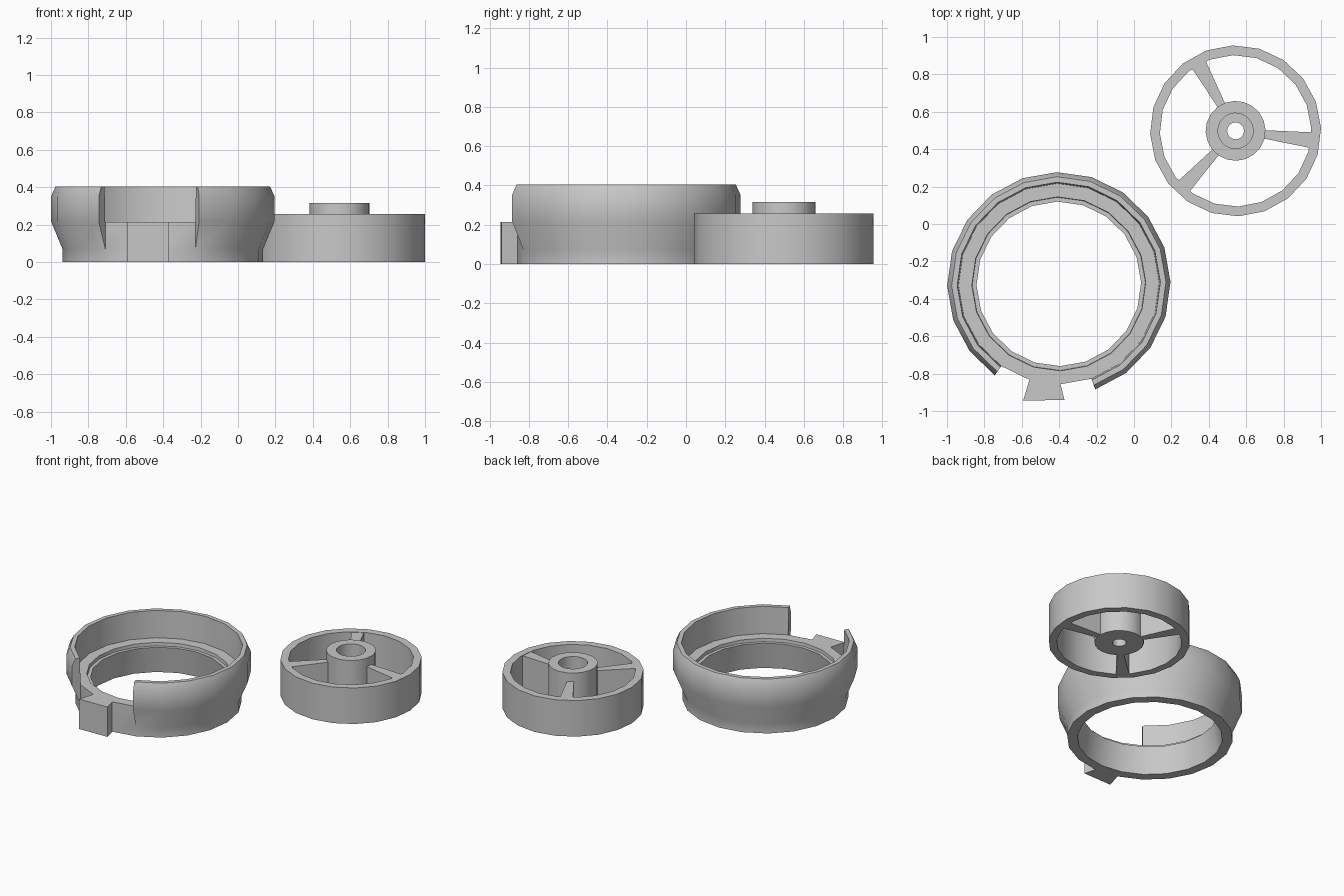
import bpy, bmesh
from math import radians, cos, sin

old = bpy.data.objects.get("Cube")
if old:
    bpy.data.objects.remove(old, do_unlink=True)

grey = bpy.data.materials.new("plain grey")
grey.use_nodes = True
grey.diffuse_color = (0.58, 0.58, 0.58, 1)
grey.node_tree.nodes["Principled BSDF"].inputs["Base Color"].default_value = grey.diffuse_color

SIDES = 20
STEP = 360 / SIDES


def polar(r, deg):
    return r * cos(radians(deg)), r * sin(radians(deg))


def finish(name, bm, centre):
    bmesh.ops.recalc_face_normals(bm, faces=bm.faces[:])
    mesh = bpy.data.meshes.new(name)
    bm.to_mesh(mesh)
    bm.free()
    mesh.materials.append(grey)
    ob = bpy.data.objects.new(name, mesh)
    ob.location = (*centre, 0)
    bpy.context.collection.objects.link(ob)
    bpy.ops.object.select_all(action='DESELECT')
    ob.select_set(True)
    bpy.context.view_layer.objects.active = ob
    bpy.ops.object.shade_smooth_by_angle(angle=radians(30))
    return ob


def lathe(name, profile, centre, turn, gap=(), wall=None):
    """Spin a closed profile; gap segments leave out the wall span of it."""
    bm = bmesh.new()
    cols = [[bm.verts.new((*polar(r, turn + i * STEP), z)) for r, z in profile]
            for i in range(SIDES)]
    full = list(range(len(profile)))
    low = [k for k in full if not wall or not wall[0] < k < wall[1]]
    for i in range(SIDES):
        a, b = cols[i], cols[(i + 1) % SIDES]
        loop = low if i in gap else full
        for k, n in zip(loop, loop[1:] + loop[:1]):
            bm.faces.new((a[k], a[n], b[n], b[k]))
    if gap:
        # close the two cut ends of the wall
        for i in (gap[0], gap[-1] + 1):
            bm.faces.new(cols[i][wall[0]:wall[1] + 1])
    loose = [v for v in bm.verts if not v.link_faces]
    bmesh.ops.delete(bm, geom=loose, context='VERTS')
    return finish(name, bm, centre)


def prism(name, outline, z0, z1, centre):
    bm = bmesh.new()
    low = [bm.verts.new((x, y, z0)) for x, y in outline]
    top = [bm.verts.new((x, y, z1)) for x, y in outline]
    bm.faces.new(low)
    bm.faces.new(top)
    n = len(outline)
    for i in range(n):
        j = (i + 1) % n
        bm.faces.new((low[i], low[j], top[j], top[i]))
    return finish(name, bm, centre)


# Bulged cup ring with an opening three facets wide at the front
RING = (-0.402, -0.32)
NECK, FLOOR = 0.5365, 0.213
ring_profile = [
    (0.47, 0), (NECK, 0), (NECK, 0.07), (0.597, 0.216), (0.597, 0.353),
    (0.573, 0.405), (0.543, 0.405), (NECK, FLOOR),
    (0.465, FLOOR), (0.463, 0.19), (0.44, 0.19)]
lathe("cup_ring", ring_profile, RING, 1, gap=(13, 14, 15), wall=(2, 7))

# Dovetail tab on the middle facet of the opening
tab = [polar(NECK, -107), (-0.191, -0.625), (0.03, -0.62), polar(NECK, -89)]
prism("dovetail_tab", tab, 0, FLOOR, RING)

# Wheel rim, bored hub and three tapered spokes
WHEEL = (0.543, 0.498)
RIM_TOP = 0.257
lathe("wheel_rim", [(0.405, 0), (0.457, 0), (0.457, RIM_TOP), (0.405, RIM_TOP)], WHEEL, 2)
lathe("wheel_hub", [(0.045, 0), (0.16, 0), (0.16, 0.315), (0.095, 0.315),
                    (0.095, 0.05), (0.045, 0.05)], WHEEL, 2)
for i, facet in enumerate((-0.5, 6.5, 12.5)):
    spoke = prism(f"wheel_spoke_{i + 1}",
                  [(0.15, -0.022), (0.408, -0.042), (0.408, 0.042), (0.15, 0.022)],
                  0.001, RIM_TOP - 0.003, WHEEL)
    spoke.rotation_euler.z = radians(2 + facet * STEP)
